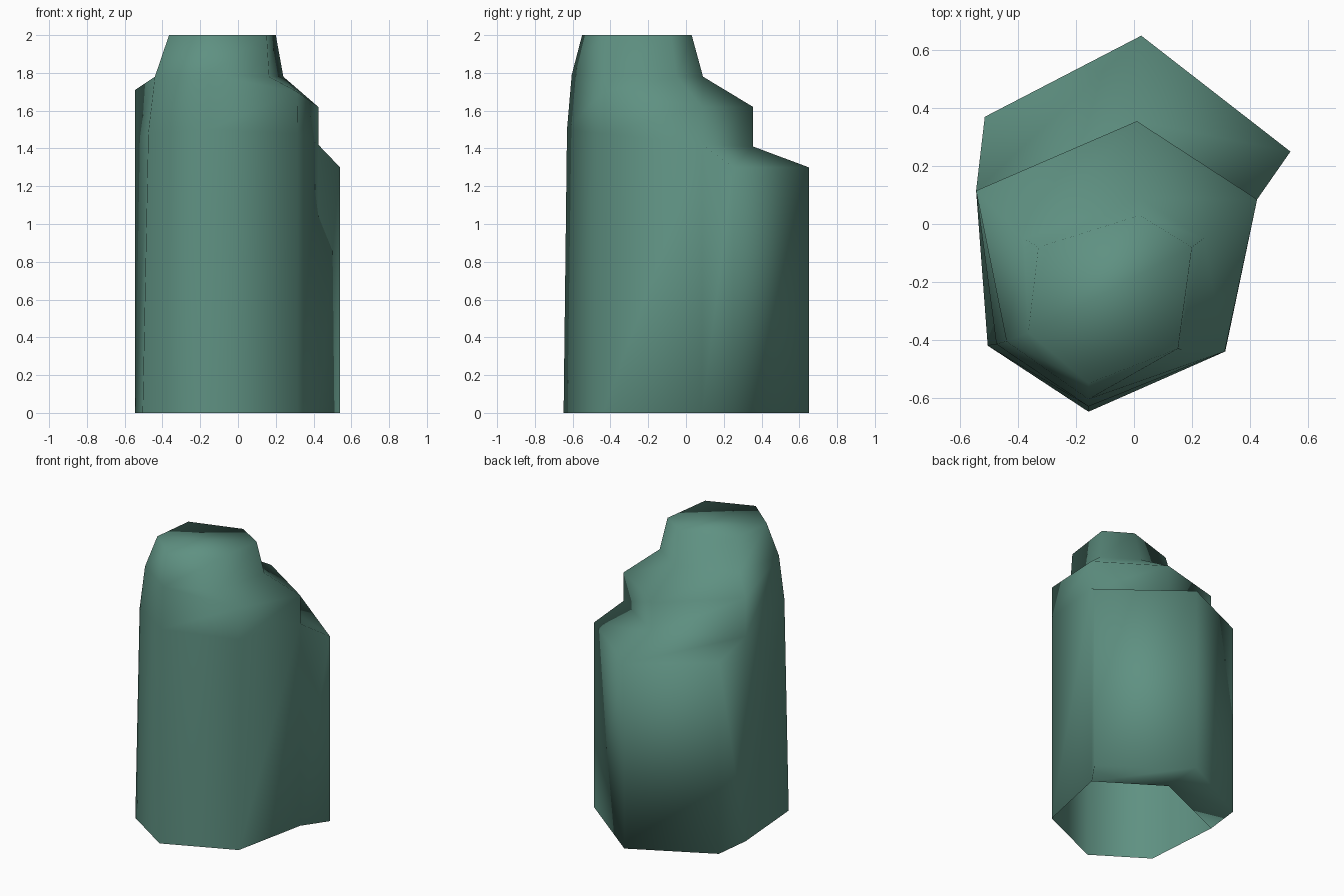
import bpy
import bmesh

# Remove the default cube
old_cube = bpy.data.objects.get("Cube")
if old_cube:
    bpy.data.objects.remove(old_cube, do_unlink=True)


def make_material(name, colour):
    material = bpy.data.materials.new(name)
    material.use_nodes = True
    material.diffuse_color = colour
    shader = material.node_tree.nodes["Principled BSDF"]
    shader.inputs["Base Color"].default_value = colour
    shader.inputs["Roughness"].default_value = 0.8
    return material


def add_ring(bm, corners, heights):
    """Place one vertex per corner at its own height."""
    return [bm.verts.new((x, y, z)) for (x, y), z in zip(corners, heights)]


def bridge(bm, lower, upper, closed=True):
    """Join two rings with quads, or triangles where they share a vertex."""
    count = len(lower) if closed else len(lower) - 1
    for i in range(count):
        j = (i + 1) % len(lower)
        loop = [lower[i], lower[j], upper[j], upper[i]]
        bm.faces.new(list(dict.fromkeys(loop)))


stone = make_material("grey green stone", (0.114, 0.283, 0.223, 1))
bm = bmesh.new()

# Corner order: front right, front, front left, left, back, back right
back_corners = [(.425, .085), (.01, .355), (-.545, .115)]
foot_corners = [(-.505, -.42), (-.157, -.648), (.315, -.44)] + back_corners
waist_corners = [(-.475, -.415), (-.157, -.63), (.315, -.44)] + back_corners
shoulder_corners = [(-.44, -.405), (-.157, -.605), (.313, -.44)] + back_corners
neck_corners = [(.165, -.435), (.24, -.05), (.02, .09), (-.38, -.05)]
crown_corners = [(-.365, -.375), (-.157, -.55), (.152, -.43),
                 (.2, -.08), (.02, .03), (-.33, -.08)]

# Main pillar, open underneath
foot = add_ring(bm, foot_corners, [0] * 6)
waist = add_ring(bm, waist_corners, [1.48, 1.5, 1.48, 1.42, 1.41, 1.44])
shoulder = add_ring(bm, shoulder_corners, [1.78, 1.79, 1.7, 1.62, 1.62, 1.71])
neck = shoulder[:2] + add_ring(bm, neck_corners, [1.78] * 4)
crown = add_ring(bm, crown_corners, [2] * 6)

bridge(bm, foot[:4], waist[:4], closed=False)
bridge(bm, [foot[-1], foot[0]], [waist[-1], waist[0]], closed=False)
bridge(bm, waist, shoulder)
for i in range(1, 6):
    j = (i + 1) % 6
    loop = [shoulder[i], shoulder[j], neck[j], neck[i]]
    bm.faces.new(list(dict.fromkeys(loop)))
bridge(bm, neck, crown)

# Flat crown as a triangle fan
for i in range(1, 5):
    bm.faces.new((crown[0], crown[i], crown[i + 1]))

# Rear ledge growing out of the back of the pillar
ledge_corners = [(.54, .25), (.025, .65), (-.515, .37)]
ledge_foot = add_ring(bm, ledge_corners, [0] * 3)
ledge_top = add_ring(bm, ledge_corners, [1.3, 1.3, 1.345])
bridge(bm, ledge_foot, ledge_top, closed=False)
bridge(bm, ledge_top, waist[3:], closed=False)
bridge(bm, foot[3:], ledge_foot, closed=False)
for side in (0, 2):
    bm.faces.new((foot[side + 3], ledge_foot[side],
                  ledge_top[side], waist[side + 3]))

# Finish with soft shading
bmesh.ops.recalc_face_normals(bm, faces=bm.faces[:])
for face in bm.faces:
    face.smooth = True
mesh = bpy.data.meshes.new("rock_pillar")
bm.to_mesh(mesh)
bm.free()
mesh.materials.append(stone)
rock_pillar = bpy.data.objects.new("rock_pillar", mesh)
bpy.context.collection.objects.link(rock_pillar)
